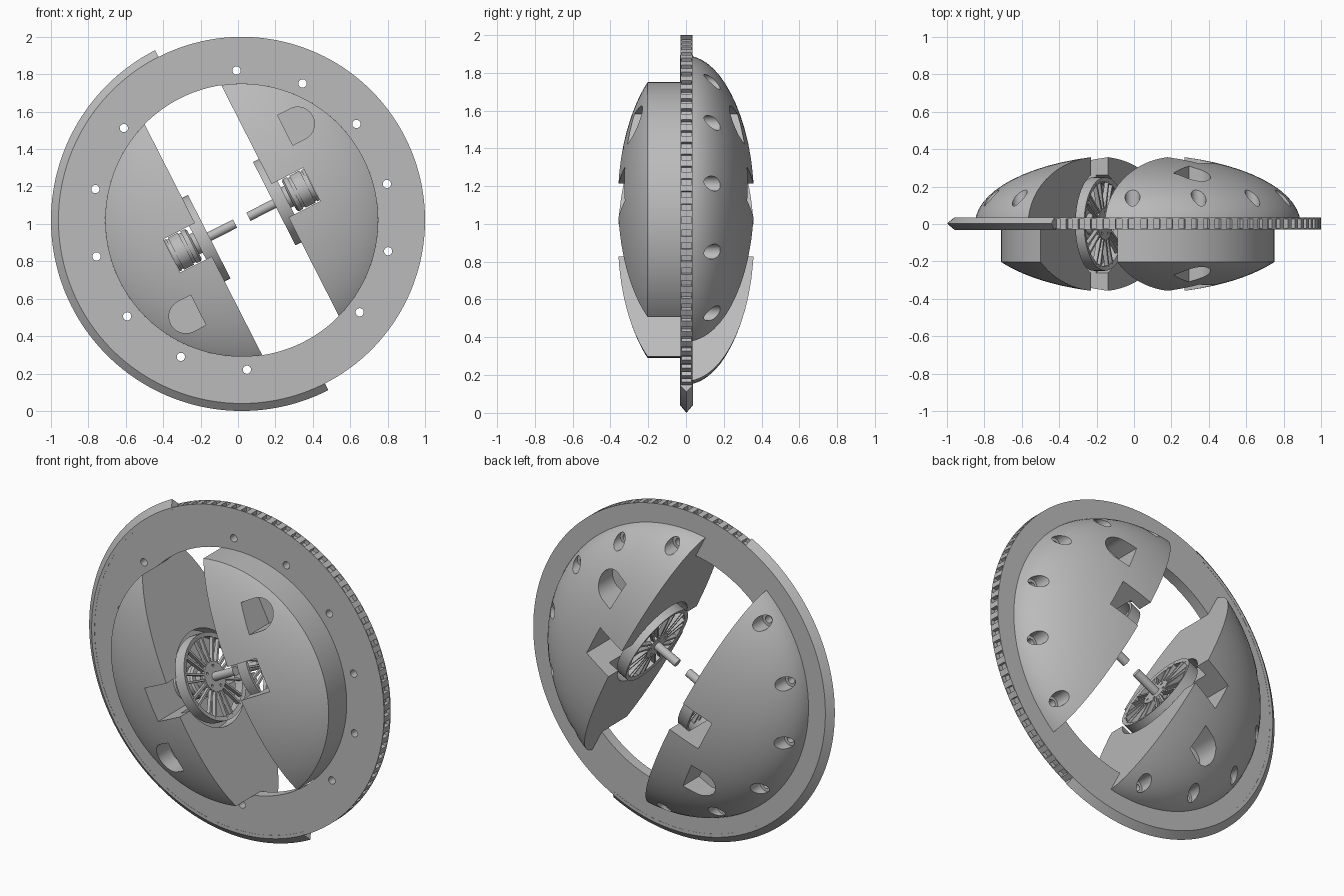
import bpy, bmesh
from math import pi, sin, cos, radians, sqrt, atan2
from mathutils import Matrix, Vector

if "Cube" in bpy.data.objects:
    bpy.data.objects.remove(bpy.data.objects["Cube"])

grey = bpy.data.materials.new("plain grey")
grey.use_nodes = True
grey.diffuse_color = (0.5, 0.5, 0.5, 1)
grey.node_tree.nodes["Principled BSDF"].inputs["Base Color"].default_value = (0.5, 0.5, 0.5, 1)

# Parts are built around the origin with the axle along x, then tilted into place
PLACE = Matrix.Translation((0.02, 0, 1.02)) @ Matrix.Rotation(radians(-27), 4, 'Y')
HALF_TURN = Matrix.Rotation(pi, 4, 'Y')
R_IN, R_RIM, R_BLADE = 0.73, 0.98, 1.02
Y0, Y1 = -0.03, 0.035
DOME_R, DOME_H = 0.87, 0.373
GAP = 0.23
parts = []


def to_object(name, bm):
    bmesh.ops.recalc_face_normals(bm, faces=bm.faces)
    mesh = bpy.data.meshes.new(name)
    bm.to_mesh(mesh)
    bm.free()
    ob = bpy.data.objects.new(name, mesh)
    bpy.context.collection.objects.link(ob)
    return ob


def lathe(profile, axis='Y', segs=96, start=0.0, sweep=2 * pi, loop=False):
    """Revolve (radius, height) points about an axis."""
    bm = bmesh.new()
    full = sweep > 6.28
    rows = []
    for i in range(segs if full else segs + 1):
        t = start + sweep * i / segs
        rows.append([bm.verts.new((r * cos(t), h, r * sin(t)) if axis == 'Y'
                                  else (h, r * cos(t), r * sin(t))) for r, h in profile])
    n = len(profile)
    for i in range(segs):
        a, b = rows[i], rows[(i + 1) % len(rows)]
        for j in range(n if loop else n - 1):
            k = (j + 1) % n
            bm.faces.new((a[j], a[k], b[k], b[j]))
    if not full:
        bm.faces.new(rows[0])
        bm.faces.new(rows[-1])
    bmesh.ops.remove_doubles(bm, verts=bm.verts, dist=1e-5)
    return bm


def prism(outline, y0, y1):
    """Extrude an (x, z) outline along y."""
    bm = bmesh.new()
    low = [bm.verts.new((x, y0, z)) for x, z in outline]
    high = [bm.verts.new((x, y1, z)) for x, z in outline]
    bm.faces.new(low)
    bm.faces.new(high)
    for i in range(len(low)):
        j = (i + 1) % len(low)
        bm.faces.new((low[i], low[j], high[j], high[i]))
    return bm


def arc(cx, cz, r, a0, a1, n):
    return [(cx + r * cos(radians(a0 + (a1 - a0) * i / n)),
             cz + r * sin(radians(a0 + (a1 - a0) * i / n))) for i in range(n + 1)]


def cut(ob, bm):
    tool = to_object("cutter", bm)
    tool.hide_render = True
    mod = ob.modifiers.new("cut", 'BOOLEAN')
    mod.operation, mod.solver, mod.object = 'DIFFERENCE', 'EXACT', tool
    deps = bpy.context.evaluated_depsgraph_get()
    mesh = bpy.data.meshes.new_from_object(ob.evaluated_get(deps))
    ob.modifiers.clear()
    ob.data = mesh
    bpy.data.objects.remove(tool)


def place(ob, name, turn=False):
    ob.name = name
    ob.matrix_world = PLACE @ HALF_TURN if turn else PLACE
    parts.append(ob)


def place_pair(ob, name):
    twin = bpy.data.objects.new("twin", ob.data.copy())
    bpy.context.collection.objects.link(twin)
    place(ob, "left_" + name)
    place(twin, "right_" + name, True)


def bolt_spots(centre):
    return [(0.8 * cos(radians(centre + a)), 0.8 * sin(radians(centre + a)))
            for a in range(-65, 66, 26)]


# Flat ring with small pockets around half of its rim
bm = lathe([(R_IN, Y0), (R_RIM, Y0), (R_RIM, Y0 + 0.007), (R_RIM, Y1 - 0.007),
            (R_RIM, Y1), (R_IN, Y1)], segs=180, loop=True)
rim = [f for f in bm.faces
       if (c := f.calc_center_median()).x > 0 and c.xz.length > 0.95 and abs(c.y) < 0.01]
rim.sort(key=lambda f: atan2(f.calc_center_median().z, f.calc_center_median().x))
for f in bmesh.ops.extrude_discrete_faces(bm, faces=rim[1::2])["faces"]:
    for v in f.verts:
        v.co.x *= 0.975
        v.co.z *= 0.975
ring = to_object("ring", bm)
for x, z in bolt_spots(0) + bolt_spots(180):
    cut(ring, prism(arc(x, z, 0.022, 0, 345, 23), -0.1, 0.1))
place(ring, "ring")

# Sharp edge around the other half of the rim
mid = (Y0 + Y1) / 2
blade = to_object("blade", lathe([(0.96, Y0 - 0.001), (R_RIM, Y0 - 0.001), (R_BLADE, mid),
                                  (R_RIM, Y1 + 0.001), (0.96, Y1 + 0.001)],
                                 segs=90, start=pi / 2, sweep=pi, loop=True))
place(blade, "edge_blade")


# Half domes: a lens body, narrower at the front, sliced flat beside the gap
def dome_y(r):
    return DOME_H * sqrt(max(0, 1 - (r / DOME_R) ** 2))


back_r = DOME_R * sqrt(1 - (Y1 / DOME_H) ** 2)
steps = 16
profile = [(R_IN * sin(pi / 2 * i / steps), -dome_y(R_IN * sin(pi / 2 * i / steps)))
           for i in range(steps + 1)]
profile += [(R_IN, Y1)]
profile += [(back_r * sin(pi / 2 * (1 - i / steps)), dome_y(back_r * sin(pi / 2 * (1 - i / steps))))
            for i in range(steps + 1)]
bm = lathe(profile, segs=120)
cutline = bmesh.ops.bisect_plane(bm, geom=bm.verts[:] + bm.edges[:] + bm.faces[:],
                                 plane_co=(GAP, 0, 0), plane_no=(1, 0, 0), clear_inner=True)
bmesh.ops.holes_fill(bm, edges=[e for e in bm.edges if e.is_boundary])
dome = to_object("dome", bm)

# Wheel well, motor slot, D-shaped pockets and counterbored bolt holes
cut(dome, lathe([(0, 0.1), (0.28, 0.1), (0.28, 0.3), (0, 0.3)], axis='X', segs=64))
cut(dome, prism([(0.1, -0.1), (0.42, -0.1), (0.42, 0.1), (0.1, 0.1)], -1, 1))
d_shape = [(0.425, 0.413), (0.425, 0.233)] + arc(0.5, 0.323, 0.09, -90, 90, 20)
for y0, y1 in ((-1, -0.12), (0.12, 1)):
    cut(dome, prism(d_shape, y0, y1))
for x, z in bolt_spots(0):
    cut(dome, prism(arc(x, z, 0.022, 0, 345, 23), -0.1, 0.5))
    cut(dome, prism(arc(x, z, 0.04, 0, 345, 23), 0.08, 0.5))
place_pair(dome, "half_dome")

# Motor with grooved casing
motor = to_object("motor", lathe(
    [(0, 0.25), (0.06, 0.25), (0.06, 0.285), (0.085, 0.285), (0.096, 0.295), (0.096, 0.32),
     (0.088, 0.32), (0.088, 0.335), (0.096, 0.335), (0.096, 0.395), (0.088, 0.395),
     (0.088, 0.405), (0.094, 0.405), (0.094, 0.419), (0, 0.419)], axis='X', segs=48))
place_pair(motor, "motor")

# Axle shaft and flared hub
shaft = to_object("shaft", lathe([(0, 0.04), (0.025, 0.04), (0.025, 0.26), (0, 0.26)],
                                 axis='X', segs=32))
place_pair(shaft, "shaft")
hub = to_object("hub", lathe([(0.025, 0.195), (0.085, 0.195), (0.085, 0.215), (0.045, 0.225),
                              (0.04, 0.255), (0.025, 0.255)], axis='X', segs=40, loop=True))
for i in range(5):
    t = 2 * pi * i / 5
    hole = lathe([(0, 0.1), (0.008, 0.1), (0.008, 0.3), (0, 0.3)], axis='X', segs=12)
    bmesh.ops.translate(hole, verts=hole.verts, vec=(0, 0.062 * cos(t), 0.062 * sin(t)))
    cut(hub, hole)
place_pair(hub, "wheel_hub")

# Wheel rim
wheel_rim = to_object("rim", lathe([(0.225, 0.2), (0.25, 0.195), (0.25, 0.265), (0.235, 0.265)],
                                   axis='X', segs=64, loop=True))
place_pair(wheel_rim, "wheel_rim")

# Paired wheel spokes
bm = bmesh.new()
for i in range(10):
    for side in (-1, 1):
        t0 = 2 * pi * i / 10 + side * radians(7)
        t1 = 2 * pi * i / 10 + side * radians(12)
        a = Vector((0.206, 0.075 * cos(t0), 0.075 * sin(t0)))
        b = Vector((0.212, 0.235 * cos(t1), 0.235 * sin(t1)))
        d = b - a
        turn = Matrix.Rotation(atan2(d.z, d.y), 4, 'X')
        bmesh.ops.create_cube(bm, size=1, matrix=Matrix.Translation((a + b) / 2) @ turn
                              @ Matrix.Diagonal((0.024, d.length, 0.012, 1)))
place_pair(to_object("spokes", bm), "wheel_spokes")

# Colour and shading
bpy.ops.object.select_all(action='DESELECT')
for ob in parts:
    ob.data.materials.clear()
    ob.data.materials.append(grey)
    ob.select_set(True)
bpy.context.view_layer.objects.active = parts[0]
bpy.ops.object.shade_smooth_by_angle(angle=radians(30))
